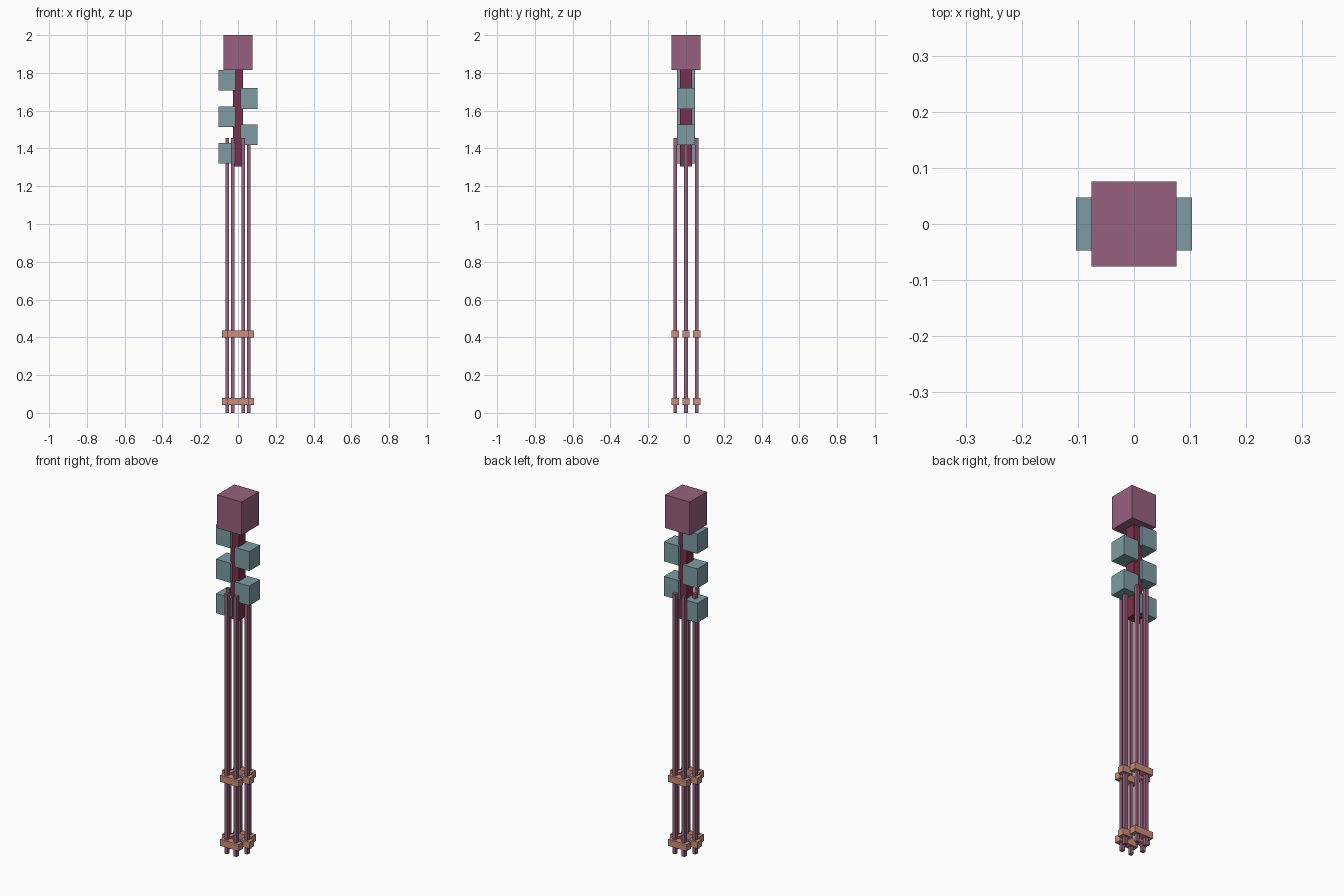
import bpy

old = bpy.data.objects.get("Cube")
if old:
    bpy.data.objects.remove(old, do_unlink=True)


def make_material(name, rgb):
    mat = bpy.data.materials.new(name)
    mat.use_nodes = True
    color = (*rgb, 1.0)
    mat.diffuse_color = color
    mat.node_tree.nodes["Principled BSDF"].inputs["Base Color"].default_value = color
    return mat


mauve = make_material("mauve", (0.31, 0.12, 0.21))
wine = make_material("wine red", (0.20, 0.03, 0.075))
teal = make_material("grey teal", (0.21, 0.33, 0.37))
clay = make_material("clay orange", (0.60, 0.27, 0.20))


def box(name, center, size, mat):
    """Axis-aligned block with its dimensions baked into the mesh."""
    bpy.ops.mesh.primitive_cube_add(size=1, location=center)
    obj = bpy.context.object
    obj.name = name
    obj.scale = size
    bpy.ops.object.transform_apply(location=False, rotation=False, scale=True)
    obj.data.materials.append(mat)
    return obj


# Head and the column below it
box("head", (0, 0, 1.907), (0.152, 0.152, 0.186), mauve)
box("spine", (0, 0, 1.56), (0.053, 0.061, 0.51), wine)

# Side blocks alternate right and left down the spine
for i in range(5):
    side = -1 if i % 2 == 0 else 1
    box("side_block", (side * 0.0575, 0, 1.761 - i * 0.0965),
        (0.091, 0.095, 0.109), teal)

# Six legs in a ring, each with a knee block and an ankle block
LEG_HEIGHT = 1.455
for side in (-1, 1):
    for row in (-1, 0, 1):
        x = side * (0.057 if row == 0 else 0.0285)
        y = row * 0.057
        box("leg", (x, y, LEG_HEIGHT / 2), (0.019, 0.019, LEG_HEIGHT), mauve)
        for name, z in (("knee_block", 0.418), ("ankle_block", 0.06)):
            box(name, (x, y, z), (0.057, 0.038, 0.037), clay)
